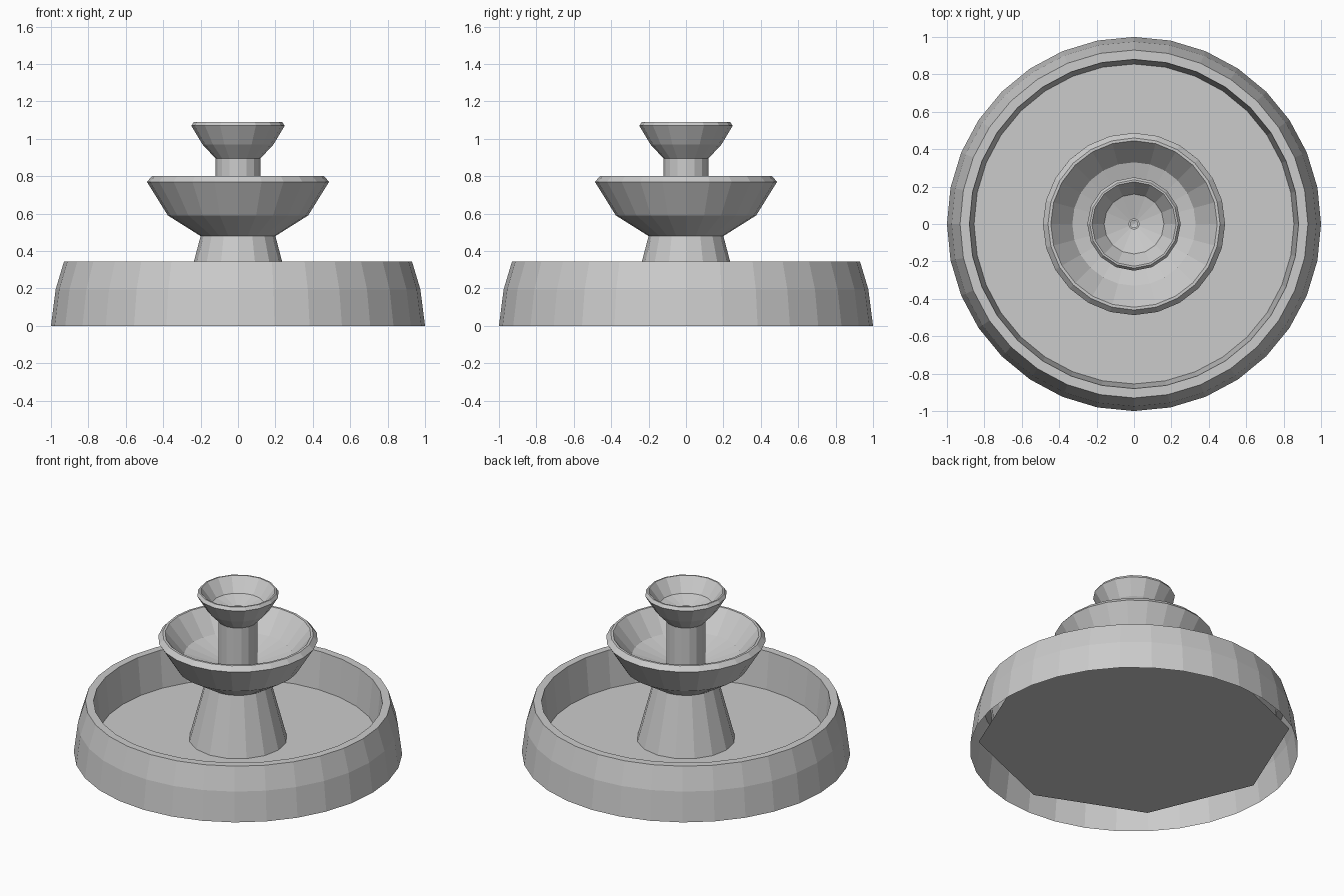
import bpy, bmesh, math

if "Cube" in bpy.data.objects:
    bpy.data.objects.remove(bpy.data.objects["Cube"])


def lathe(name, profile, sides):
    """Revolve an (r, z) profile around z; a radius of 0 becomes a single pole."""
    bm = bmesh.new()
    rings = []
    for r, z in profile:
        n = sides if r > 0 else 1
        rings.append([bm.verts.new((r * math.cos(2 * math.pi * i / sides),
                                    r * math.sin(2 * math.pi * i / sides), z))
                      for i in range(n)])
    for a, b in zip(rings, rings[1:]):
        for i in range(sides):
            j = (i + 1) % sides
            quad = [a[i % len(a)], a[j % len(a)], b[j % len(b)], b[i % len(b)]]
            bm.faces.new(list(dict.fromkeys(quad)))
    mesh = bpy.data.meshes.new(name)
    bm.to_mesh(mesh)
    bm.free()
    obj = bpy.data.objects.new(name, mesh)
    bpy.context.collection.objects.link(obj)
    return obj


# Large basin wall, open underneath, with a flat rim
lathe("basin_wall", [(1.0, 0), (0.975, 0.195), (0.93, 0.345),
                     (0.88, 0.345), (0.855, 0.1)][::1], 32)

# Eight-sided basin floor, tucked behind the wall
bpy.ops.mesh.primitive_circle_add(vertices=8, radius=0.95, fill_type='NGON',
                                  location=(0, 0, 0.1))
bpy.context.object.name = "basin_floor"

# Tapered pedestal
lathe("pedestal", [(0.30, 0.1), (0.20, 0.48)], 16)

# Middle bowl
lathe("middle_bowl", [(0, 0.48), (0.20, 0.48), (0.375, 0.59), (0.487, 0.77),
                      (0.46, 0.80), (0.445, 0.80), (0.33, 0.66),
                      (0.12, 0.60), (0, 0.60)], 24)

# Upper column
lathe("upper_column", [(0.12, 0.60), (0.12, 0.895)], 16)

# Top bowl
lathe("top_bowl", [(0, 0.895), (0.12, 0.895), (0.19, 0.97), (0.25, 1.07),
                   (0.236, 1.09), (0.226, 1.09), (0.16, 1.0), (0, 0.955)], 16)

# Small spout in the top bowl
lathe("spout", [(0.03, 0.94), (0.03, 0.98), (0.02, 0.98), (0.02, 0.955), (0, 0.955)], 12)
